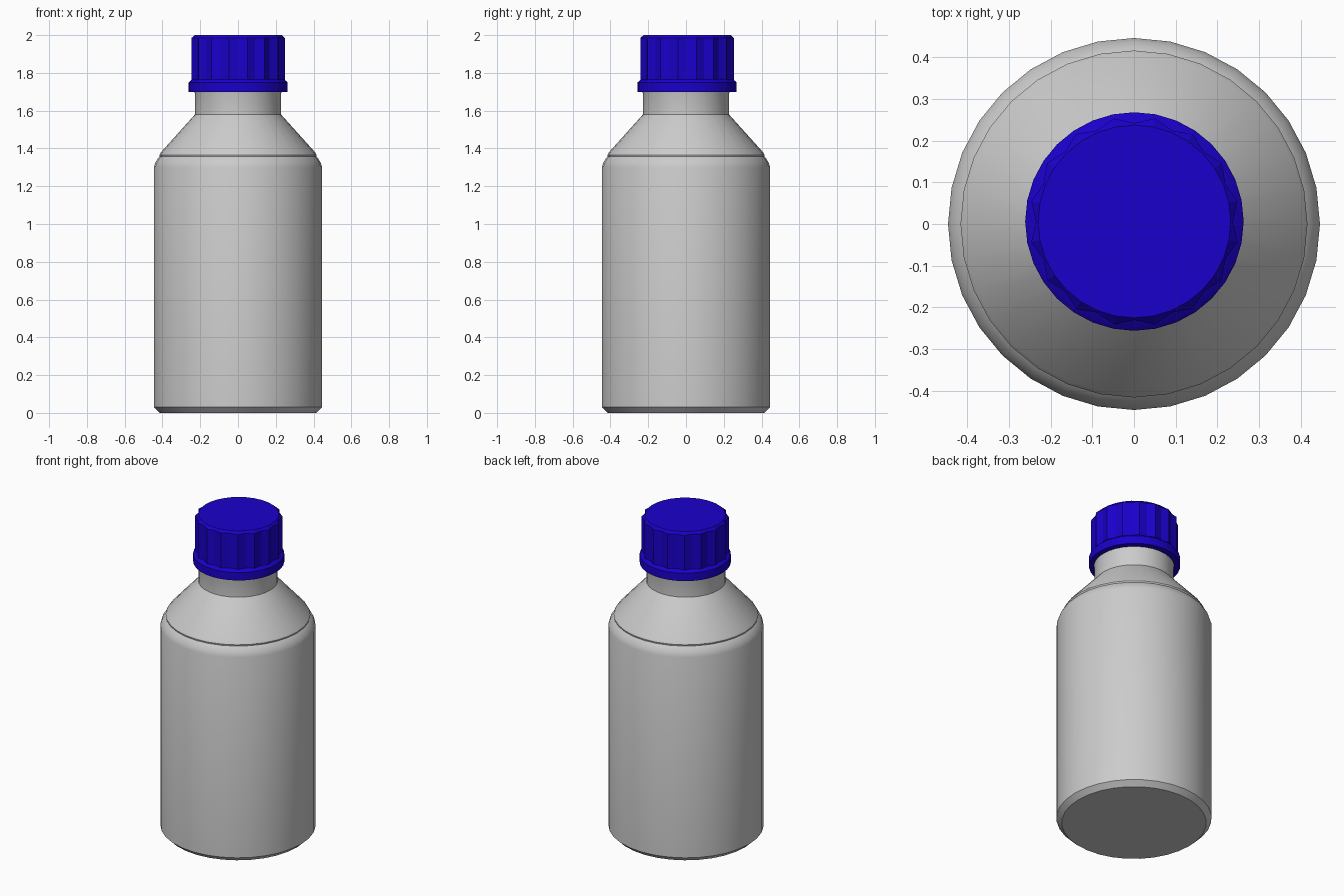
import bpy, bmesh
from math import sin, cos, pi, radians

if "Cube" in bpy.data.objects:
    bpy.data.objects.remove(bpy.data.objects["Cube"])

SIDES = 32


def loft(name, rings, centre=(0, 0), angle=None):
    """Closed turned solid; each ring is (even radius, odd radius, z)."""
    bm = bmesh.new()
    loops = []
    for r_even, r_odd, z in rings:
        loop = []
        for i in range(SIDES):
            a = 2 * pi * i / SIDES
            r = r_odd if i % 2 else r_even
            loop.append(bm.verts.new((centre[0] + r * cos(a), centre[1] + r * sin(a), z)))
        loops.append(loop)
    for lo, hi in zip(loops, loops[1:]):
        for i in range(SIDES):
            j = (i + 1) % SIDES
            bm.faces.new((lo[i], lo[j], hi[j], hi[i]))
    bm.faces.new(loops[0][::-1])
    bm.faces.new(loops[-1])
    bmesh.ops.recalc_face_normals(bm, faces=bm.faces)
    mesh = bpy.data.meshes.new(name)
    bm.to_mesh(mesh)
    bm.free()
    obj = bpy.data.objects.new(name, mesh)
    bpy.context.collection.objects.link(obj)
    if angle:
        bpy.ops.object.select_all(action='DESELECT')
        obj.select_set(True)
        bpy.context.view_layer.objects.active = obj
        bpy.ops.object.shade_smooth_by_angle(angle=radians(angle))
    return obj


# Bottle: chamfered base, straight wall, rounded shoulder, cone and neck
profile = [(0.415, 0), (0.446, 0.03), (0.446, 1.30), (0.438, 1.324),
           (0.424, 1.347), (0.414, 1.357), (0.416, 1.366), (0.408, 1.38),
           (0.228, 1.58), (0.228, 1.69), (0.232, 1.705)]
loft("bottle", [(r, r, z) for r, z in profile], angle=30)

# Screw cap: plain collar, then sixteen vertical ridges up to a flat top
blue = bpy.data.materials.new("cap_blue")
blue.diffuse_color = (0.01, 0.0, 0.6, 1)
blue.use_nodes = True
blue.node_tree.nodes["Principled BSDF"].inputs["Base Color"].default_value = blue.diffuse_color
CENTRE = (0.001, 0.006)
cap = loft("screw_cap", [
    (0.262, 0.262, 1.70), (0.262, 0.262, 1.75), (0.252, 0.256, 1.758),
    (0.236, 0.252, 1.765), (0.236, 0.252, 1.985), (0.231, 0.231, 2.0)],
    centre=CENTRE, angle=15)
cap.data.materials.append(blue)
